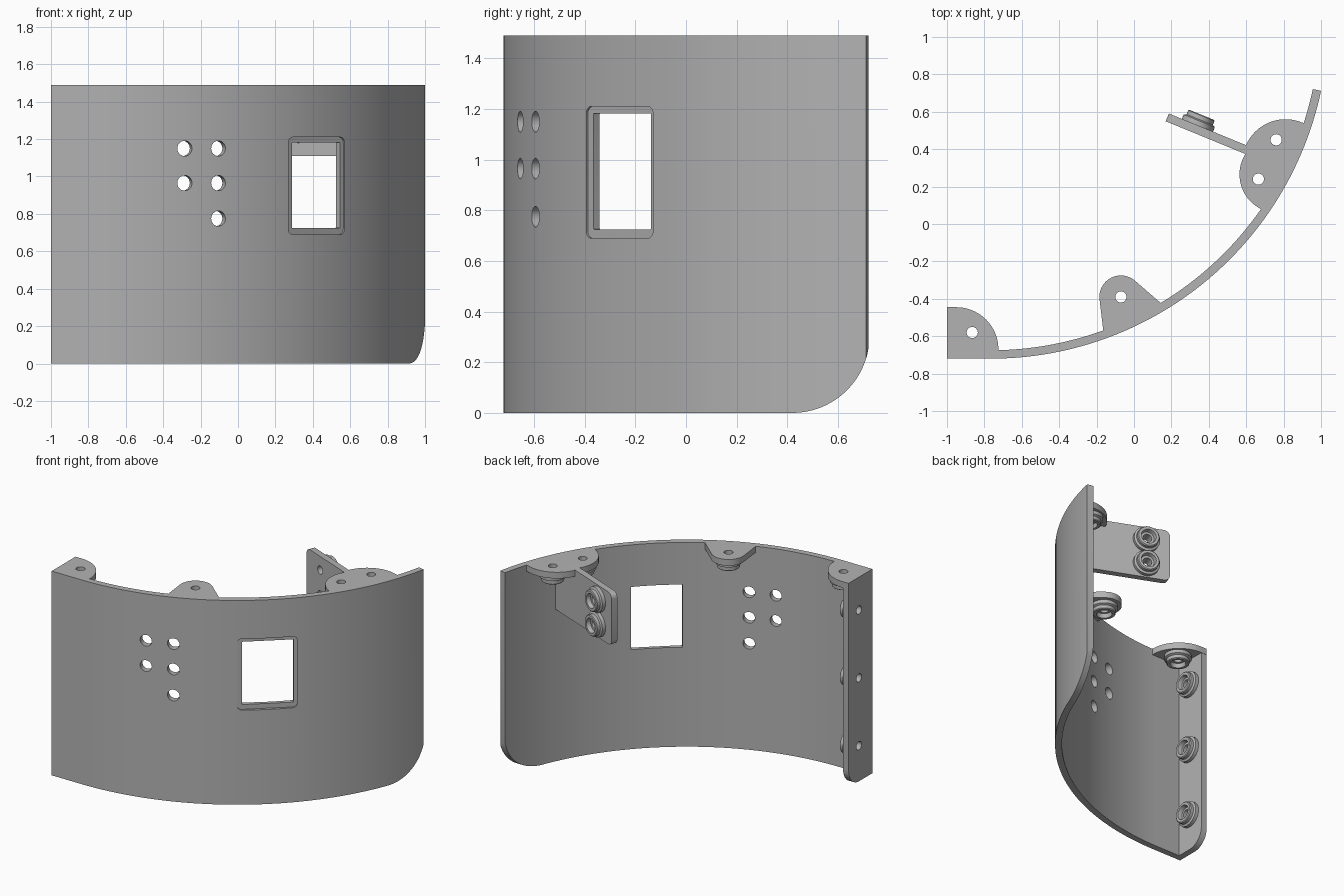
import bpy, bmesh
from math import sin, cos, asin, pi, radians
from mathutils import Matrix, Vector

if "Cube" in bpy.data.objects:
    bpy.data.objects.remove(bpy.data.objects["Cube"])

grey = bpy.data.materials.new("plain_grey")
grey.use_nodes = True
colour = (0.45, 0.45, 0.45, 1)
grey.diffuse_color = colour
grey.node_tree.nodes["Principled BSDF"].inputs["Base Color"].default_value = colour

H, T = 1.49, 0.045                 # wall height, sheet thickness
CX, CY, R = -0.766, 1.085, 1.805   # centre and outer radius of the curved wall
UP = Vector((0, 0, 1))


def arc(cx, cy, r, a0, a1, n=24):
    steps = [radians(a0 + (a1 - a0) * i / n) for i in range(n + 1)]
    return [(cx + r * cos(a), cy + r * sin(a)) for a in steps]


def rounded_rect(u0, u1, v0, v1, r):
    pts = []
    for i, (u, v) in enumerate([(u1 - r, v1 - r), (u0 + r, v1 - r), (u0 + r, v0 + r), (u1 - r, v0 + r)]):
        pts += arc(u, v, r, 90 * i, 90 * i + 90, 6)
    return pts


def frame(origin, u, v):
    """Matrix with local x along u, local y along v."""
    u, v = Vector(u), Vector(v)
    m = Matrix((u, v, u.cross(v))).transposed().to_4x4()
    m.translation = origin
    return m


def finish(name, bm, matrix):
    bmesh.ops.recalc_face_normals(bm, faces=bm.faces)
    bm.transform(matrix)
    me = bpy.data.meshes.new(name)
    bm.to_mesh(me)
    bm.free()
    me.materials.append(grey)
    ob = bpy.data.objects.new(name, me)
    bpy.context.collection.objects.link(ob)
    return ob


def prism(name, pts, w0, w1, matrix=Matrix()):
    bm = bmesh.new()
    face = bm.faces.new([bm.verts.new((u, v, w0)) for u, v in pts])
    top = bmesh.ops.extrude_face_region(bm, geom=[face])["geom"]
    bmesh.ops.translate(bm, vec=(0, 0, w1 - w0), verts=[g for g in top if isinstance(g, bmesh.types.BMVert)])
    return finish(name, bm, matrix)


def activate(ob):
    bpy.ops.object.select_all(action='DESELECT')
    ob.select_set(True)
    bpy.context.view_layer.objects.active = ob


def cut(ob, cutter):
    cutter.hide_render = True
    mod = ob.modifiers.new("cut", 'BOOLEAN')
    mod.operation, mod.solver, mod.object = 'DIFFERENCE', 'EXACT', cutter
    activate(ob)
    bpy.ops.object.modifier_apply(modifier=mod.name)
    bpy.data.objects.remove(cutter)


def drill(ob, point, axis, r, depth=0.1):
    m = Vector(axis).to_track_quat('Z', 'Y').to_matrix().to_4x4()
    m.translation = point
    cut(ob, prism("drill", arc(0, 0, r, 0, 345, 23), -depth, depth, m))


def boss(name, point, axis):
    """Stepped ring around a screw hole."""
    profile = [(0.03, 0), (0.09, 0), (0.09, 0.025), (0.076, 0.032), (0.076, 0.055),
               (0.07, 0.06), (0.052, 0.06), (0.046, 0.03), (0.03, 0.03)]
    n = 32
    bm = bmesh.new()
    rings = [[bm.verts.new((r * cos(2 * pi * i / n), r * sin(2 * pi * i / n), z)) for i in range(n)]
             for r, z in profile]
    for a, b in zip(rings, rings[1:] + rings[:1]):
        for i in range(n):
            j = (i + 1) % n
            bm.faces.new((a[i], a[j], b[j], b[i]))
    m = Vector(axis).to_track_quat('Z', 'Y').to_matrix().to_4x4()
    m.translation = point
    return finish(name, bm, m)


def radial(x):
    """Outer wall point and outward normal at x."""
    a = asin((x - CX) / R)
    return a, Vector((x, CY - R * cos(a), 0)), Vector((sin(a), -cos(a), 0))


# curved wall with a straight run at one end
end = -90 + 78.07
outer = [(-1, CY - R)] + arc(CX, CY, R, -90, end, 72)
inner = arc(CX, CY, R - T, end, -90, 72) + [(-1, CY - R + T)]
wall = prism("curved_wall", outer + inner, 0, H)

# rounded lower corner of the wall
yz = frame((0, 0, 0), (0, 1, 0), UP)
corner = arc(0.42, 0.305, 0.305, -90, 0) + [(0.8, 0.305), (0.8, -0.1), (0.42, -0.1)]
cut(wall, prism("corner_cutter", corner, 0.5, 1.2, yz))

# window with a shallow recessed border
a, p, normal = radial(0.43)
win = frame(p, (cos(a), sin(a), 0), UP)
cut(wall, prism("recess_cutter", rounded_rect(-0.205, 0.195, 0.69, 1.21, 0.03), -0.02, 0.1, win))
cut(wall, prism("window_cutter", rounded_rect(-0.172, 0.172, 0.725, 1.183, 0.004), -0.1, 0.1, win))

# five round wall holes
for x, z in [(-0.285, 1.15), (-0.285, 0.965), (-0.105, 1.15), (-0.105, 0.965), (-0.105, 0.775)]:
    _, p, normal = radial(x)
    drill(wall, p + UP * z, normal, 0.041)

# side flange with three screw bosses
y0, y1, r = CY - R + 0.001, -0.447, 0.12
flange = prism("side_flange", [(y0, 0)] + arc(y1 - r, r, r, -90, 0, 12) + [(y1, H), (y0, H)], -1, -1 + T, yz)
for i, z in enumerate((0.26, 0.755, 1.25)):
    drill(flange, (-1, -0.565, z), (1, 0, 0), 0.03)
    boss("flange_boss_%d" % (i + 1), (-1 + T, -0.565, z), (1, 0, 0))

# top mounting lugs: outline and screw positions
lugs = {
    "end_lug": ([(-1, -0.7)] + [(-0.725, -0.7)] + arc(-0.95, -0.67, 0.225, 0, 90) + [(-1, -0.445)],
                [(-0.865, -0.58)]),
    "middle_lug": (arc(-0.07, -0.39, 0.115, 50, 185) + [(-0.165, -0.565), (-0.163, -0.585), (0.15, -0.44),
                                                       (0.14, -0.42)],
                   [(-0.07, -0.39)]),
    "double_lug": (arc(0.81, 0.33, 0.23, 67, 158) + arc(0.77, 0.265, 0.206, 140, 244) +
                   [(0.7, 0.075), (0.84, 0.3), (0.922, 0.54)],
                   [(0.665, 0.24), (0.76, 0.45)]),
}
for name, (pts, screws) in lugs.items():
    lug = prism(name, pts, H - T, H)
    for i, (x, y) in enumerate(screws):
        drill(lug, (x, y, H), UP, 0.03)
        boss("%s_boss_%d" % (name, i + 1), (x, y, H - T), -UP)

# inner bracket arm standing off the wall
d = Vector((-0.925, 0.38, 0)).normalized()
arm = frame((0.178, 0.57, 0), d, UP)
side = d.cross(UP)
pts = [(-0.71, 1.11)] + arc(-0.04, 1.15, 0.04, -90, 0, 6) + arc(-0.04, H - 0.04, 0.04, 0, 90, 6) + [(-0.71, H)]
bracket = prism("bracket_arm", pts, -T / 2, T / 2, arm)
for i, z in enumerate((1.21, 1.39)):
    p = Vector((0.178, 0.57, z)) - d * 0.165
    drill(bracket, p, side, 0.03)
    boss("bracket_boss_%d" % (i + 1), p + side * T / 2, side)

# smooth round surfaces, sharp edges
for ob in list(bpy.context.collection.objects):
    if ob.type == 'MESH' and grey.name in ob.data.materials:
        activate(ob)
        bpy.ops.object.shade_smooth_by_angle(angle=radians(25))
